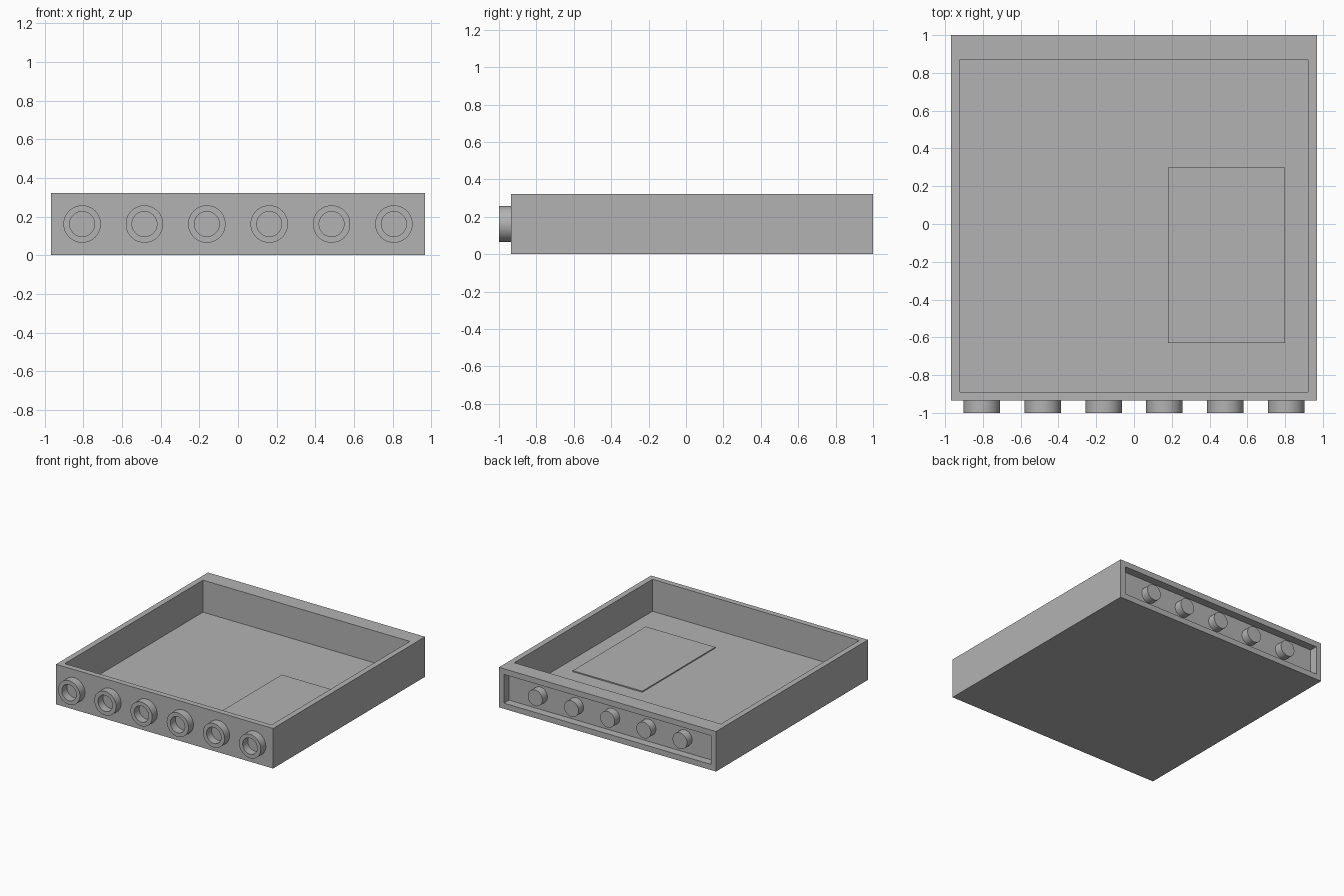
import bpy, bmesh, math
from mathutils import Vector, Matrix

if "Cube" in bpy.data.objects:
    bpy.data.objects.remove(bpy.data.objects["Cube"], do_unlink=True)

U = 2 / 124            # base unit: the model is 124 units deep
W, H, WALL = 120 * U, 20 * U, 4 * U
FRONT, BACK = -1 + WALL, 1.0
MID = H / 2

grey = bpy.data.materials.new("light_grey")
grey.use_nodes = True
colour = (0.45, 0.45, 0.45, 1)
grey.diffuse_color = colour
grey.node_tree.nodes["Principled BSDF"].inputs["Base Color"].default_value = colour


def finish(name, bm, smooth=False):
    bmesh.ops.recalc_face_normals(bm, faces=bm.faces)
    mesh = bpy.data.meshes.new(name)
    bm.to_mesh(mesh)
    bm.free()
    mesh.materials.append(grey)
    obj = bpy.data.objects.new(name, mesh)
    bpy.context.collection.objects.link(obj)
    if smooth:
        bpy.ops.object.select_all(action='DESELECT')
        obj.select_set(True)
        bpy.context.view_layer.objects.active = obj
        bpy.ops.object.shade_smooth_by_angle(angle=math.radians(30))
    return obj


def box(lo, hi):
    lo, hi = Vector(lo), Vector(hi)
    bm = bmesh.new()
    bmesh.ops.create_cube(bm, size=1, matrix=Matrix.Translation((lo + hi) / 2)
                          @ Matrix.Diagonal((*(hi - lo), 1)))
    return bm


def facing(bm, direction):
    bm.normal_update()
    return max(bm.faces, key=lambda f: f.normal.dot(Vector(direction)))


def turned(name, profile, x, closed):
    """Revolve (radius, y) points round a front-to-back axis."""
    bm = bmesh.new()
    verts = [bm.verts.new((x + r, y, MID)) for r, y in profile]
    edges = [bm.edges.new(p) for p in zip(verts, verts[1:])]
    if closed:
        edges.append(bm.edges.new((verts[-1], verts[0])))
    bmesh.ops.spin(bm, geom=verts + edges, cent=(x, 0, MID), axis=(0, 1, 0),
                   angle=math.tau, steps=48, use_duplicate=False)
    bmesh.ops.remove_doubles(bm, verts=bm.verts, dist=1e-5)
    return finish(name, bm, True)


# Tray with an open top and a shallow recess in its thicker back wall
tray = box((-W / 2, FRONT, 0), (W / 2, BACK, H))
top = facing(tray, (0, 0, 1))
bmesh.ops.inset_region(tray, faces=[top], thickness=WALL)
for v in top.verts:
    if v.co.y > 0:
        v.co.y = BACK - 2 * WALL
bmesh.ops.inset_region(tray, faces=[top], thickness=0, depth=-(H - WALL))
rear = max((f for f in tray.faces if f.normal.y > 0.9),
           key=lambda f: f.calc_center_median().y)
bmesh.ops.inset_region(tray, faces=[rear], thickness=WALL)
bmesh.ops.inset_region(tray, faces=[rear], thickness=0, depth=-WALL)
finish("tray", tray)

# Thin raised panel on the tray floor
finish("floor_panel", box((0.18, -0.63, WALL - 0.005), (0.80, 0.30, WALL + 0.009)))

# Hollow studs on the front
ring = [(4 * U, FRONT), (4 * U, -1), (6 * U, -1), (6 * U, FRONT)]
for i in range(6):
    turned(f"front_stud_{i + 1}", ring, (i - 2.5) * 20 * U, True)

# Solid pegs inside the back recess
peg = [(0, BACK - WALL), (4 * U, BACK - WALL), (4 * U, BACK), (0, BACK)]
for i in range(5):
    turned(f"back_peg_{i + 1}", peg, (i - 2) * 20 * U, False)
